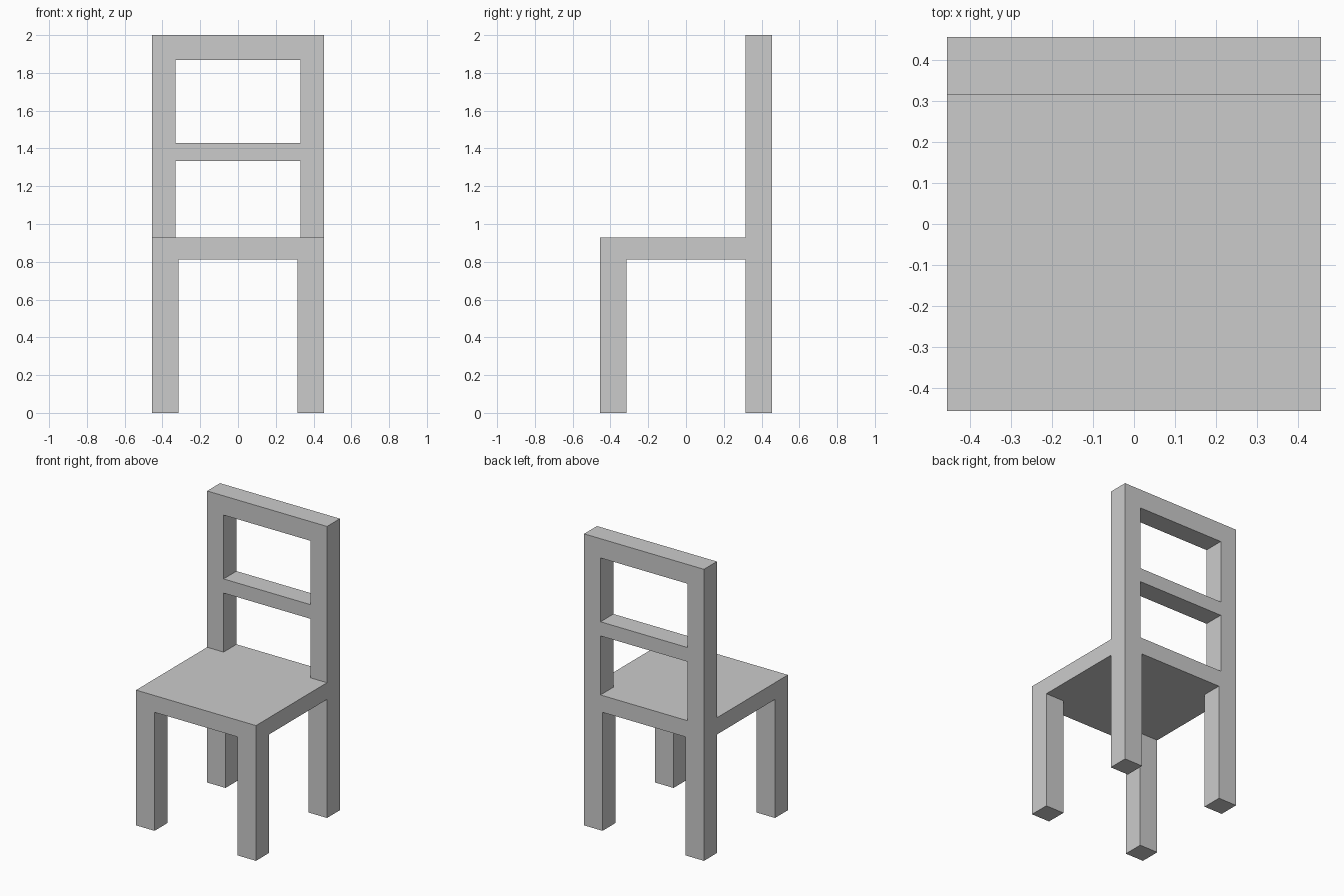
import bpy, bmesh

if "Cube" in bpy.data.objects:
    bpy.data.objects.remove(bpy.data.objects["Cube"])

W = 0.455            # half width and half depth
LEG = 0.315          # inner face of legs and front face of backrest
POST = 0.33          # inner face of backrest posts
SEAT_BOTTOM, SEAT_TOP = 0.813, 0.928
TOP = 2.0


def prism(name, profile, x0, x1):
    """Extrude a (y, z) side profile along x."""
    bm = bmesh.new()
    face = bm.faces.new([bm.verts.new((x0, y, z)) for y, z in profile])
    ext = bmesh.ops.extrude_face_region(bm, geom=[face])
    moved = [g for g in ext["geom"] if isinstance(g, bmesh.types.BMVert)]
    bmesh.ops.translate(bm, vec=(x1 - x0, 0, 0), verts=moved)
    bmesh.ops.recalc_face_normals(bm, faces=bm.faces)
    mesh = bpy.data.meshes.new(name)
    bm.to_mesh(mesh)
    bm.free()
    obj = bpy.data.objects.new(name, mesh)
    bpy.context.collection.objects.link(obj)
    return obj


def cut(target, name, x, y, z):
    """Carve a box-shaped opening out of the target."""
    box = prism(name, [(y[0], z[0]), (y[1], z[0]), (y[1], z[1]), (y[0], z[1])], *x)
    box.hide_render = True
    mod = target.modifiers.new(name, 'BOOLEAN')
    mod.operation = 'DIFFERENCE'
    mod.solver = 'EXACT'
    mod.object = box
    bpy.context.view_layer.objects.active = target
    bpy.ops.object.modifier_apply(modifier=name)
    bpy.data.objects.remove(box)


# Solid chair body from its stepped side silhouette
chair = prism("chair", [(-W, 0), (W, 0), (W, TOP), (LEG, TOP),
                        (LEG, SEAT_TOP), (-W, SEAT_TOP)], -W, W)

# Two crossing tunnels under the seat leave the four legs
cut(chair, "leg_gap_front", (-LEG, LEG), (-1, 1), (-0.5, SEAT_BOTTOM))
cut(chair, "leg_gap_side", (-1, 1), (-LEG, LEG), (-0.5, SEAT_BOTTOM))

# Backrest openings leave the posts, middle rail and top rail
for name, z in (("lower_opening", (SEAT_TOP, 1.333)), ("upper_opening", (1.43, 1.868))):
    cut(chair, name, (-POST, POST), (0.2, 0.6), z)
